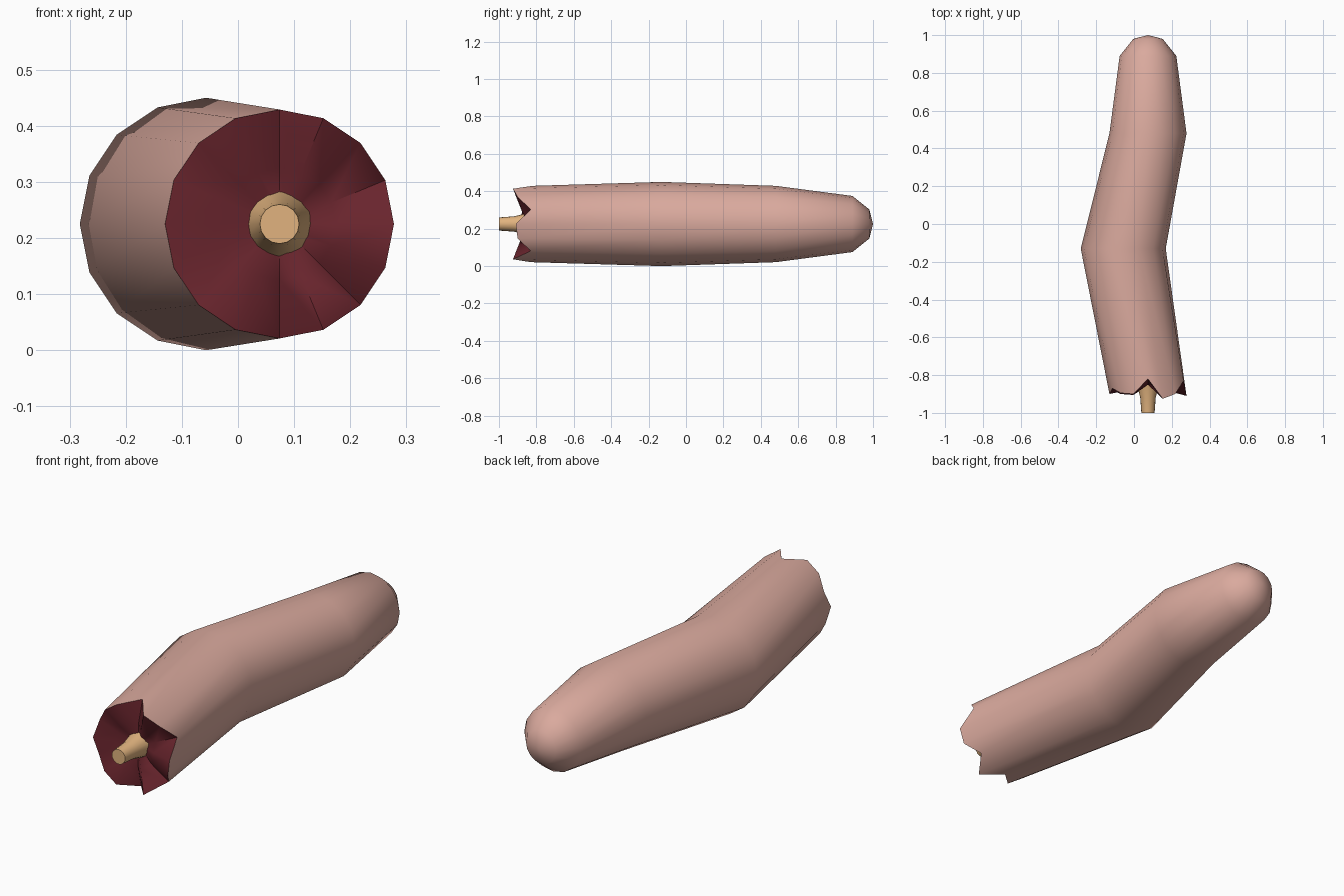
import bpy, bmesh, math

if "Cube" in bpy.data.objects:
    bpy.data.objects.remove(bpy.data.objects["Cube"])

N = 16
ZC = 0.225


def material(name, rgb):
    m = bpy.data.materials.new(name)
    m.diffuse_color = (*rgb, 1)
    m.use_nodes = True
    m.node_tree.nodes["Principled BSDF"].inputs["Base Color"].default_value = m.diffuse_color
    return m


def ring(bm, x, y, r):
    """16-sided ring around the y axis; y is one value or one per corner."""
    ys = y if isinstance(y, list) else [y] * N
    return [bm.verts.new((x + r * math.cos(math.tau * k / N), ys[k],
                          ZC + r * math.sin(math.tau * k / N))) for k in range(N)]


def loft(name, sections, mat, cap_start=None, cap_end=None, angle=60):
    """Skin rings (x, y, radius) together, with optional fan caps at a given y."""
    bm = bmesh.new()
    rings = [ring(bm, *s) for s in sections]
    for a, b in zip(rings, rings[1:]):
        for k in range(N):
            j = (k + 1) % N
            bm.faces.new((a[k], a[j], b[j], b[k]))
    for y, loop, sec, flip in ((cap_start, rings[0], sections[0], True),
                               (cap_end, rings[-1], sections[-1], False)):
        if y is not None:
            c = bm.verts.new((sec[0], y, ZC))
            for k in range(N):
                f = (loop[k], loop[(k + 1) % N], c)
                bm.faces.new(f[::-1] if flip else f)
    # Rings run counter-clockwise seen from -y, so reverse to face outward
    bmesh.ops.reverse_faces(bm, faces=bm.faces[:])
    bm.normal_update()
    me = bpy.data.meshes.new(name)
    bm.to_mesh(me)
    bm.free()
    ob = bpy.data.objects.new(name, me)
    bpy.context.collection.objects.link(ob)
    me.materials.append(mat)
    bpy.ops.object.select_all(action='DESELECT')
    ob.select_set(True)
    bpy.context.view_layer.objects.active = ob
    bpy.ops.object.shade_smooth_by_angle(angle=math.radians(angle))
    return ob


skin_mat = material("skin", (0.70, 0.40, 0.34))
flesh_mat = material("flesh", (0.14, 0.018, 0.026))
bone_mat = material("bone", (0.75, 0.45, 0.21))

# Torn edge: y of each corner, counter-clockwise from +x
torn = [-0.91, -0.83, -0.90, -0.925, -0.82, -0.90, -0.895, -0.87,
        -0.90, -0.88, -0.90, -0.905, -0.83, -0.925, -0.83, -0.90]
X = 0.074

# Bent, tapering digit with a rounded tip
loft("skin", [(X, torn, 0.204), (-0.057, -0.13, 0.225), (X, 0.48, 0.204),
              (X, 0.89, 0.15), (X, 0.98, 0.078)], skin_mat, cap_end=1.0)

# Ragged dished flesh closing the torn end
inner = [-0.875 + 0.35 * (y + 0.89) for y in torn]
loft("flesh", [(X, -0.85, 0.03), (X, inner, 0.10), (X, torn, 0.204)],
     flesh_mat, cap_start=-0.85)
bpy.data.objects["flesh"].data.flip_normals()

# Bone stub sticking out of the flesh
loft("bone", [(X, -1.0, 0.035), (X, -0.92, 0.041), (X, -0.84, 0.06)],
     bone_mat, cap_start=-1.0)
